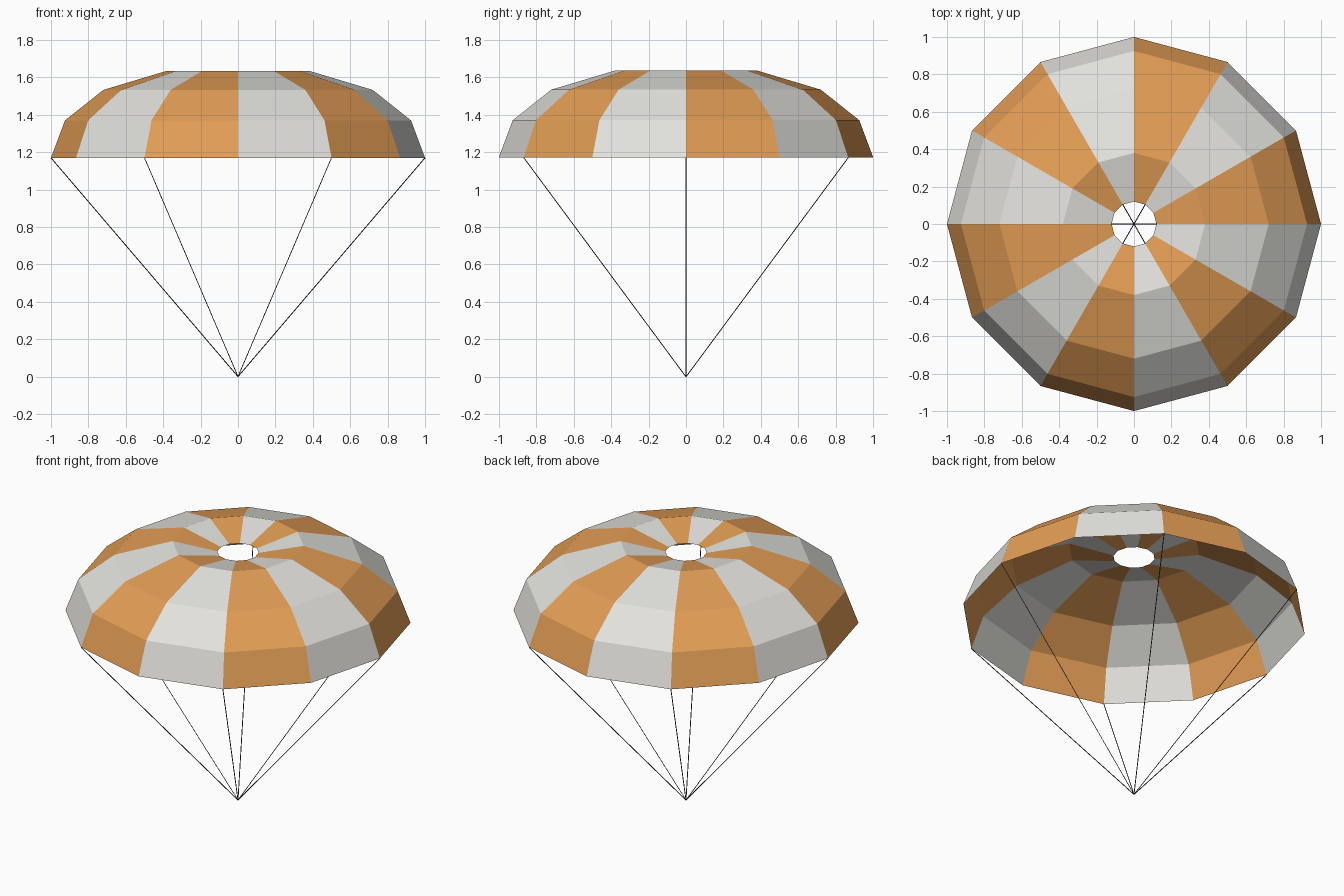
import bpy, bmesh, math
from mathutils import Vector

if "Cube" in bpy.data.objects:
    bpy.data.objects.remove(bpy.data.objects["Cube"])

SIDES = 12
# Canopy profile (radius, height) from skirt to vent; the crown dips inward
PROFILE = [(1.0, 1.17), (0.925, 1.37), (0.72, 1.533), (0.38, 1.635), (0.12, 1.58)]
LINE_RADIUS = 0.0025


def material(name, rgb):
    m = bpy.data.materials.new(name)
    m.diffuse_color = (*rgb, 1)
    m.use_nodes = True
    m.node_tree.nodes["Principled BSDF"].inputs["Base Color"].default_value = m.diffuse_color
    return m


def finish(name, bm, mats):
    mesh = bpy.data.meshes.new(name)
    bm.to_mesh(mesh)
    bm.free()
    for m in mats:
        mesh.materials.append(m)
    obj = bpy.data.objects.new(name, mesh)
    bpy.context.collection.objects.link(obj)
    return obj


def polar(r, step, z):
    a = math.tau * step / SIDES
    return Vector((r * math.cos(a), r * math.sin(a), z))


orange = material("orange cloth", (0.76, 0.335, 0.09))
white = material("white cloth", (0.76, 0.755, 0.72))
dark = material("dark grey cord", (0.06, 0.06, 0.065))

# Canopy: open cloth shell with alternating gores
bm = bmesh.new()
rings = [[bm.verts.new(polar(r, i, z)) for i in range(SIDES)] for r, z in PROFILE]
for low, high in zip(rings, rings[1:]):
    for i in range(SIDES):
        j = (i + 1) % SIDES
        face = bm.faces.new((low[i], low[j], high[j], high[i]))
        face.material_index = i % 2
finish("canopy", bm, [orange, white])

# Suspension lines: thin cords from every second skirt corner to the bottom point
for n in range(0, SIDES, 2):
    top = polar(1.0, n, 1.17)
    bm = bmesh.new()
    bmesh.ops.create_cone(bm, cap_ends=True, segments=4, radius1=LINE_RADIUS,
                          radius2=LINE_RADIUS, depth=top.length)
    turn = top.to_track_quat('Z', 'Y').to_matrix()
    for v in bm.verts:
        v.co = turn @ v.co + top / 2
    finish(f"suspension_line_{n // 2 + 1}", bm, [dark])
